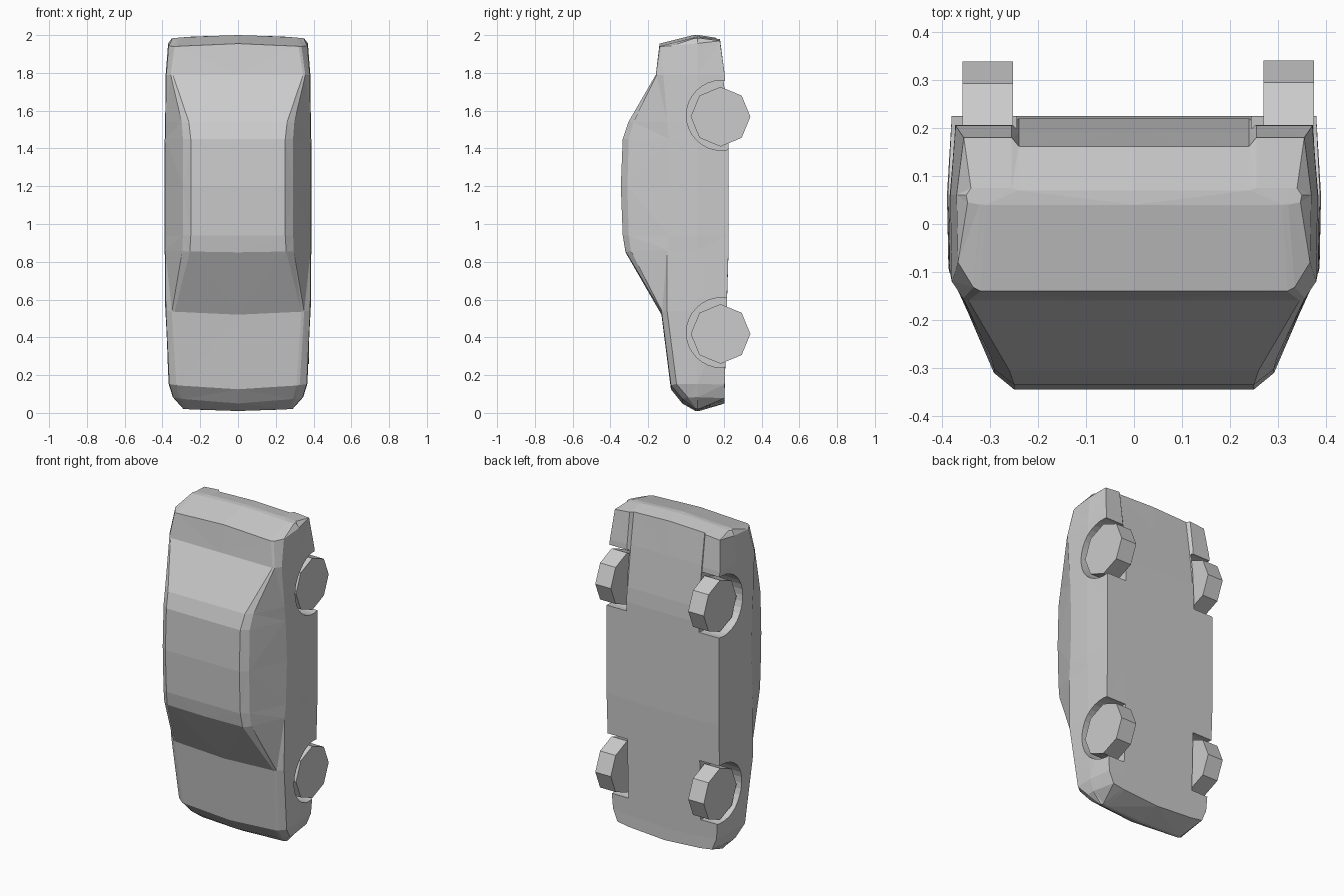
import bpy, bmesh, math

if "Cube" in bpy.data.objects:
    bpy.data.objects.remove(bpy.data.objects["Cube"])

# Car standing on its nose: length along z, roof toward -y, wheels toward +y.
# z, bow, tilt, sill_y, floor_y, sill_w, side_w, shoulder_y, top_y, top_w
SECTIONS = [
    (0.01, 0.02, 0, 0.07, 0.07, 0.28, 0.29, 0.055, 0.05, 0.27),
    (0.05, 0.04, 0, 0.205, 0.205, 0.32, 0.345, 0.01, -0.02, 0.29),
    (0.125, 0.03, 0, 0.205, 0.205, 0.35, 0.367, -0.05, -0.08, 0.31),
    (0.52, 0.02, 0, 0.215, 0.215, 0.378, 0.385, -0.10, -0.13, 0.335),
    (0.85, 0.01, 0, 0.225, 0.225, 0.38, 0.388, -0.10, -0.32, 0.255),
    (0.94, 0, 0, 0.225, 0.225, 0.38, 0.39, -0.09, -0.335, 0.25),
    (1.20, 0, 0, 0.225, 0.225, 0.38, 0.39, -0.08, -0.345, 0.25),
    (1.45, 0, 0, 0.225, 0.225, 0.38, 0.388, -0.09, -0.335, 0.25),
    (1.54, 0, 0, 0.22, 0.22, 0.38, 0.387, -0.10, -0.305, 0.26),
    (1.79, 0, 0, 0.205, 0.19, 0.372, 0.383, -0.12, -0.16, 0.345),
    (1.974, -0.02, 0.1, 0.18, 0.162, 0.355, 0.37, -0.08, -0.14, 0.32),
    (2.0, -0.02, 0, 0.075, 0.07, 0.34, 0.35, 0.045, 0.04, 0.31),
]


def section_ring(z, bow, tilt, sill_y, floor_y, sill_w, side_w, sh_y, top_y, top_w):
    half = [
        (0.24, floor_y), (0.255, sill_y), (sill_w, sill_y), (side_w, 0.06),
        (side_w - 0.003, sh_y),
        (top_w + 0.3 * (side_w - top_w), top_y + 0.13 * (sh_y - top_y)),
        (top_w, top_y),
    ]
    ring = [(0, floor_y)] + half + [(0, top_y)] + [(-x, y) for x, y in reversed(half)]
    return [(x, y, z + bow * (x / 0.38) ** 2 + tilt * (y - 0.05)) for x, y in ring]


def build_body():
    bm = bmesh.new()
    rings = [[bm.verts.new(p) for p in section_ring(*s)] for s in SECTIONS]
    n = len(rings[0])
    for a, b in zip(rings, rings[1:]):
        for i in range(n):
            j = (i + 1) % n
            bm.faces.new((a[i], a[j], b[j], b[i]))
    bm.faces.new(rings[0])
    bm.faces.new(rings[-1])
    bmesh.ops.triangulate(bm, faces=bm.faces[:])
    bmesh.ops.recalc_face_normals(bm, faces=bm.faces[:])
    mesh = bpy.data.meshes.new("car_body")
    bm.to_mesh(mesh)
    bm.free()
    obj = bpy.data.objects.new("car_body", mesh)
    bpy.context.collection.objects.link(obj)
    return obj


def x_cylinder(name, sides, radius, width, loc):
    bpy.ops.mesh.primitive_cylinder_add(vertices=sides, radius=radius, depth=width,
                                        location=loc, rotation=(0, math.pi / 2, 0))
    obj = bpy.context.object
    obj.name = name
    return obj


body = build_body()

# Wheel arches cut into the body
for z in (0.425, 1.575):
    for side in (-1, 1):
        cutter = x_cylinder("arch_cutter", 32, 0.185, 0.3, (side * 0.395, 0.187, z))
        cutter.hide_render = True
        mod = body.modifiers.new("arch", 'BOOLEAN')
        mod.operation = 'DIFFERENCE'
        mod.solver = 'EXACT'
        mod.object = cutter
        bpy.context.view_layer.objects.active = body
        bpy.ops.object.modifier_apply(modifier=mod.name)
        bpy.data.objects.remove(cutter)

# Octagonal wheels
for end, z in (("front", 0.418), ("rear", 1.568)):
    for side, x, y in (("left", -0.305, 0.181), ("right", 0.3225, 0.183)):
        x_cylinder(f"{end}_{side}_wheel", 8, 0.158, 0.105, (x, y, z))
